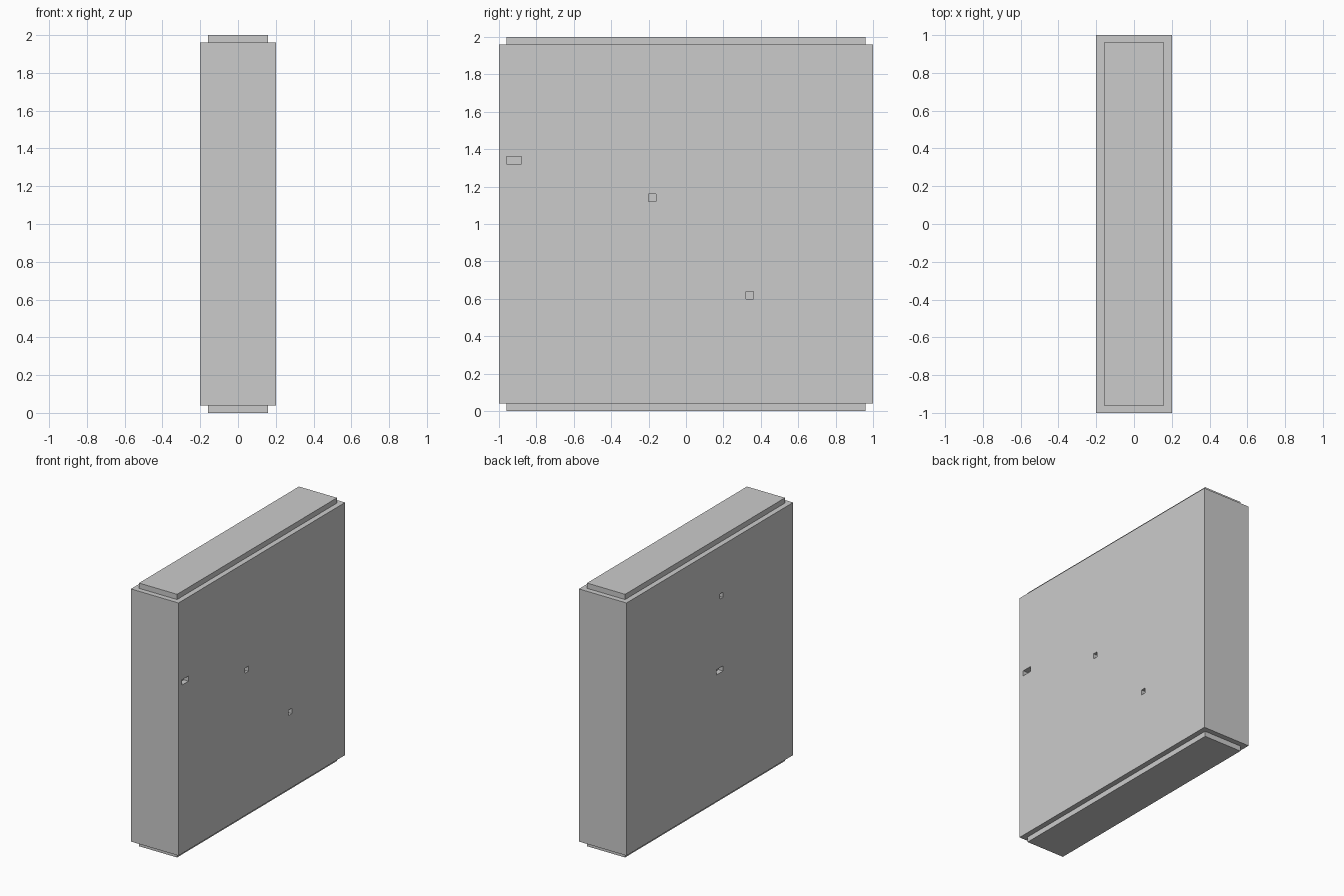
import bpy
import bmesh
from mathutils import Matrix, Vector

if "Cube" in bpy.data.objects:
    bpy.data.objects.remove(bpy.data.objects["Cube"])


def box(name, lo, hi):
    """Axis-aligned box between two corners."""
    lo, hi = Vector(lo), Vector(hi)
    bm = bmesh.new()
    bmesh.ops.create_cube(bm, size=1, matrix=Matrix.Translation((lo + hi) / 2)
                          @ Matrix.Diagonal((*(hi - lo), 1)))
    mesh = bpy.data.meshes.new(name)
    bm.to_mesh(mesh)
    bm.free()
    obj = bpy.data.objects.new(name, mesh)
    bpy.context.collection.objects.link(obj)
    return obj


def boolean(target, other, operation):
    """Apply a boolean and remove the helper."""
    mod = target.modifiers.new(operation.lower(), 'BOOLEAN')
    mod.operation = operation
    mod.solver = 'EXACT'
    mod.object = other
    bpy.context.view_layer.objects.active = target
    bpy.ops.object.modifier_apply(modifier=mod.name)
    bpy.data.objects.remove(other)


U = 0.04  # step of the ledges and pits

# Wall slab with a recessed plinth and cap
wall = box("wall_slab", (-0.2, -1, U), (0.2, 1, 2 - U))
core = box("plinth_and_cap", (-0.16, -0.96, 0), (0.16, 0.96, 2))
boolean(wall, core, 'UNION')

# Small chipped pits: side, start y, length, bottom z
pits = [
    (1, -0.96, 2 * U, 1.32),
    (1, -0.20, U, 1.12),
    (1, 0.32, U, 0.60),
    (-1, -0.16, U, 1.56),
    (-1, -0.16, 2 * U, 1.00),
]
for side, y, length, z in pits:
    x0, x1 = sorted((side * 0.16, side * 0.25))
    pit = box("pit_cutter", (x0, y, z), (x1, y + length, z + U))
    pit.hide_render = True
    boolean(wall, pit, 'DIFFERENCE')
